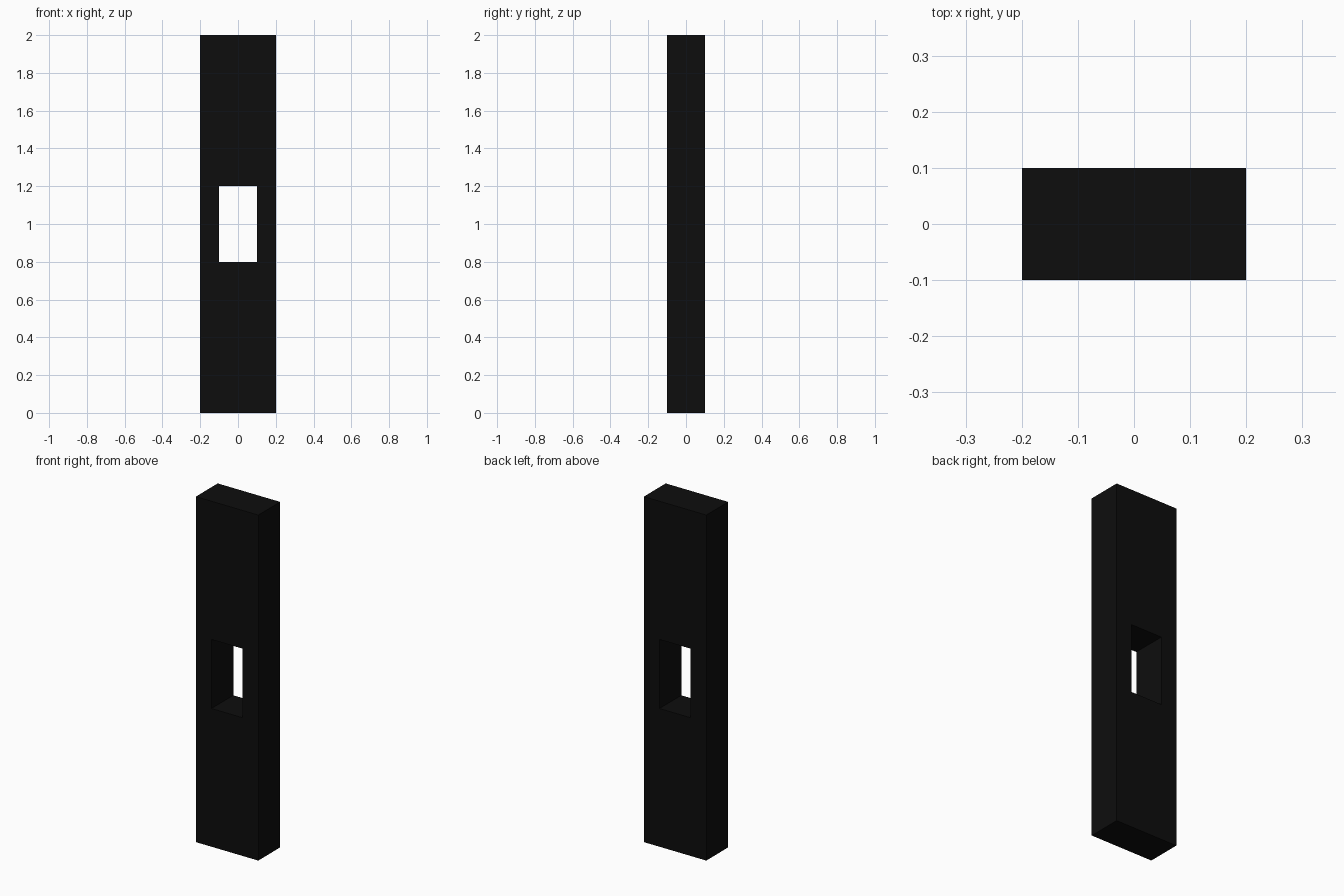
import bpy, bmesh

if "Cube" in bpy.data.objects:
    bpy.data.objects.remove(bpy.data.objects["Cube"])

WIDTH, DEPTH, HEIGHT = 0.4, 0.2, 2.0
HOLE_W, HOLE_H = 0.2, 0.4


def rectangle(bm, w, h, y):
    """Four corners of an upright rectangle centred on the slab."""
    mid = HEIGHT / 2
    return [bm.verts.new((sx * w / 2, y, mid + sz * h / 2))
            for sx, sz in ((-1, -1), (1, -1), (1, 1), (-1, 1))]


# Upright slab with a rectangular window straight through it
bm = bmesh.new()
rings = [rectangle(bm, WIDTH, HEIGHT, -DEPTH / 2),   # outer front
         rectangle(bm, HOLE_W, HOLE_H, -DEPTH / 2),  # hole front
         rectangle(bm, HOLE_W, HOLE_H, DEPTH / 2),   # hole back
         rectangle(bm, WIDTH, HEIGHT, DEPTH / 2)]    # outer back

# Join each ring to the next: front face, hole walls, back face, outer walls
for k in range(4):
    a, b = rings[k], rings[(k + 1) % 4]
    for i in range(4):
        j = (i + 1) % 4
        bm.faces.new((a[i], a[j], b[j], b[i]))
bmesh.ops.recalc_face_normals(bm, faces=bm.faces)

mesh = bpy.data.meshes.new("slab_with_window")
bm.to_mesh(mesh)
bm.free()
slab = bpy.data.objects.new("slab_with_window", mesh)
bpy.context.collection.objects.link(slab)

# Black finish
black = bpy.data.materials.new("black")
black.diffuse_color = (0.004, 0.004, 0.004, 1)
black.use_nodes = True
black.node_tree.nodes["Principled BSDF"].inputs["Base Color"].default_value = black.diffuse_color
mesh.materials.append(black)
